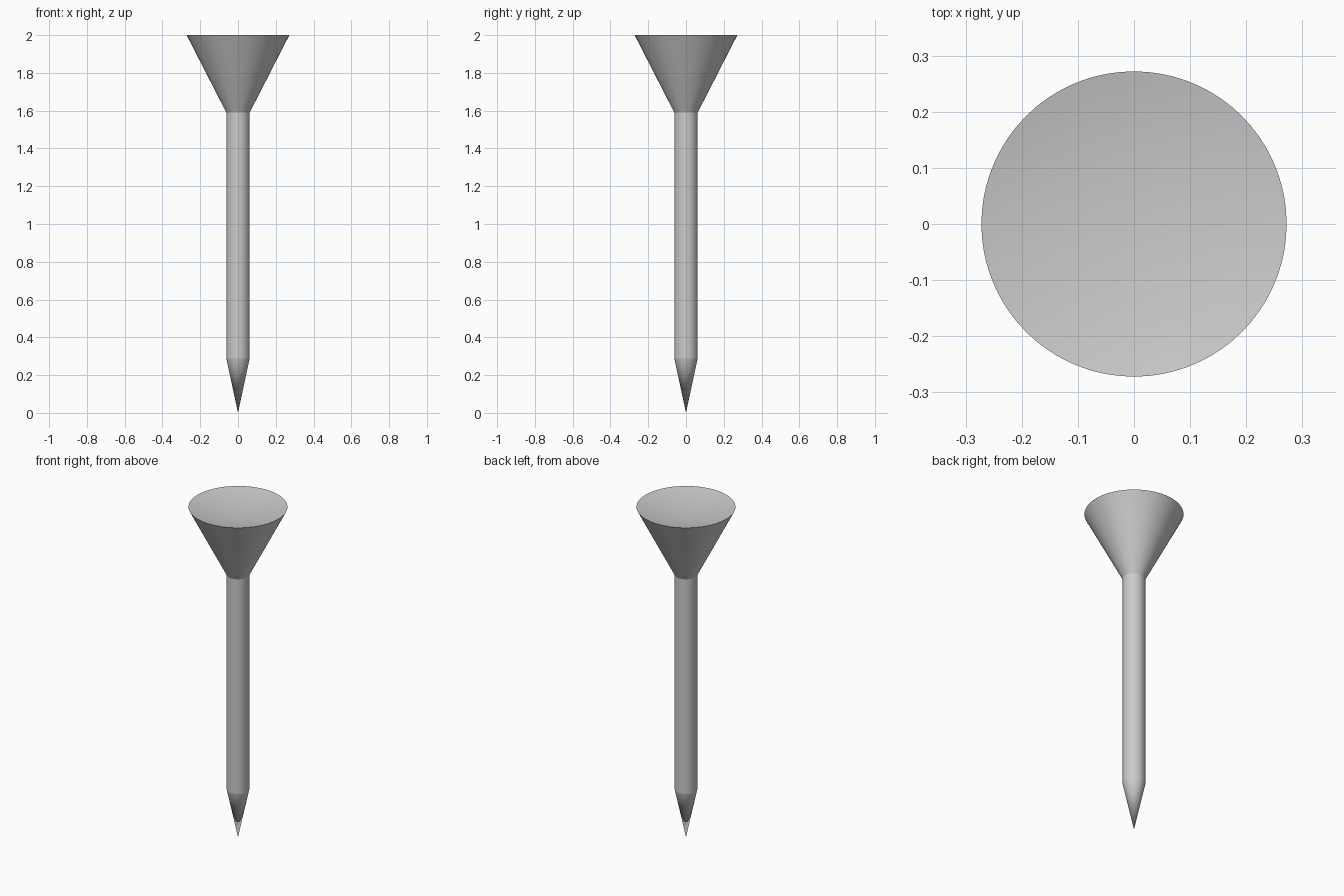
import bpy, bmesh, math

if "Cube" in bpy.data.objects:
    bpy.data.objects.remove(bpy.data.objects["Cube"])

SEGMENTS = 72

# Half profile (radius, z): point, shaft, flared cup, dished top
PROFILE = [(0, 0), (0.062, 0.29), (0.062, 1.59), (0.272, 2.0), (0, 1.945)]

bm = bmesh.new()
verts = [bm.verts.new((r, 0, z)) for r, z in PROFILE]
edges = [bm.edges.new(pair) for pair in zip(verts, verts[1:])]

# Revolve the profile around the vertical axis
bmesh.ops.spin(bm, geom=verts + edges, cent=(0, 0, 0), axis=(0, 0, 1),
               angle=math.tau, steps=SEGMENTS)
bmesh.ops.remove_doubles(bm, verts=bm.verts, dist=1e-4)
bmesh.ops.recalc_face_normals(bm, faces=bm.faces)

mesh = bpy.data.meshes.new("tee_peg")
bm.to_mesh(mesh)
bm.free()
tee = bpy.data.objects.new("tee_peg", mesh)
bpy.context.collection.objects.link(tee)

# Smooth around, crisp at the rim and where the cones meet the shaft
bpy.context.view_layer.objects.active = tee
tee.select_set(True)
bpy.ops.object.shade_smooth_by_angle(angle=math.radians(12))
